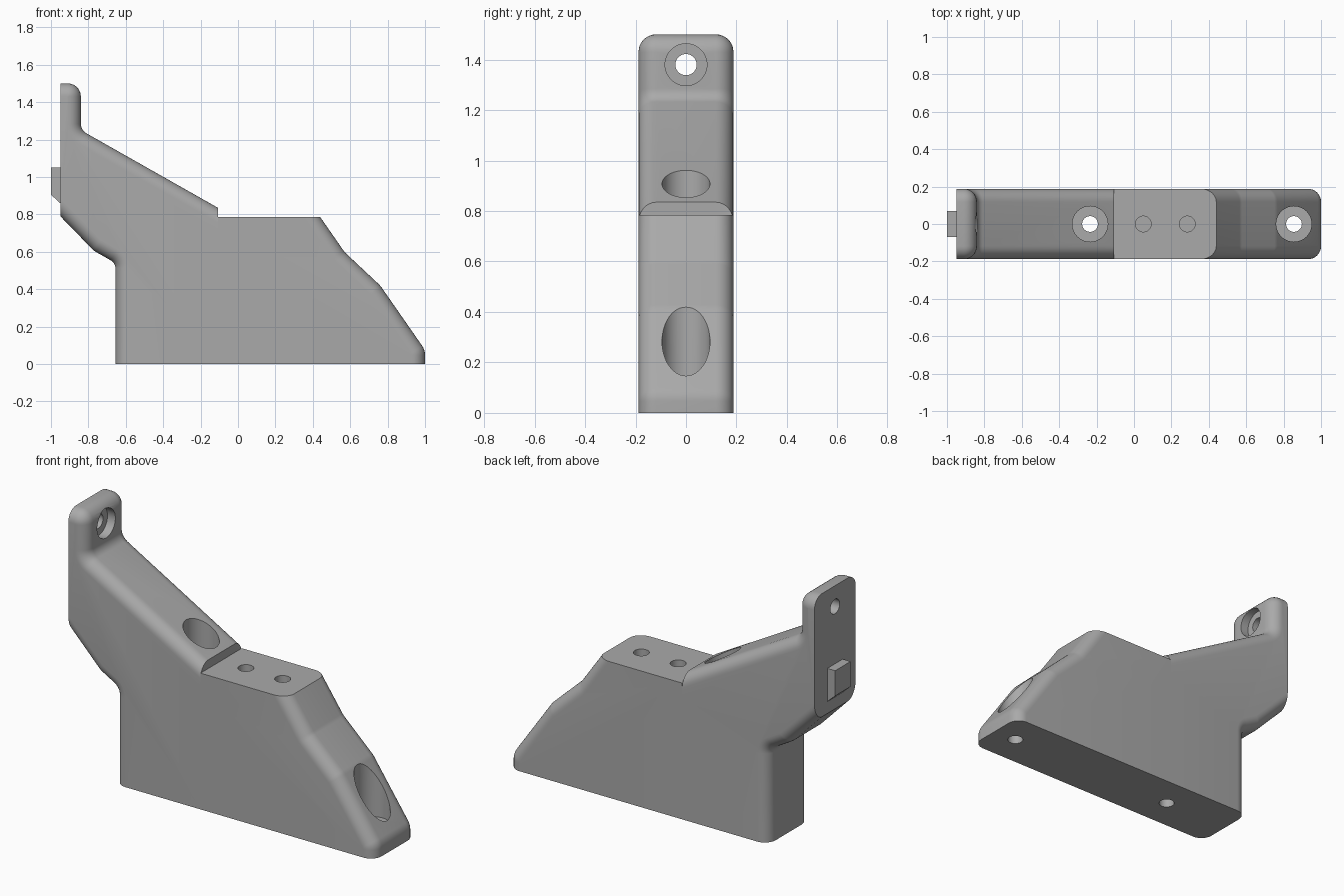
import bpy, bmesh, math
from mathutils import Vector

if "Cube" in bpy.data.objects:
    bpy.data.objects.remove(bpy.data.objects["Cube"])

HALF = 0.188      # half width
R = 0.07          # edge fillet radius

grey = bpy.data.materials.new("mid_grey")
grey.diffuse_color = (0.4, 0.4, 0.4, 1)
grey.use_nodes = True
grey.node_tree.nodes["Principled BSDF"].inputs["Base Color"].default_value = grey.diffuse_color


def make_object(name, bm):
    bmesh.ops.recalc_face_normals(bm, faces=bm.faces)
    mesh = bpy.data.meshes.new(name)
    bm.to_mesh(mesh)
    bm.free()
    obj = bpy.data.objects.new(name, mesh)
    bpy.context.collection.objects.link(obj)
    mesh.materials.append(grey)
    return obj


def outline(corners):
    """Corners are (x, z, corner radius, fillet on the edge that follows)."""
    pts, n = [], len(corners)
    for i, (x, z, r, fillet) in enumerate(corners):
        p = Vector((x, z))
        if r == 0:
            pts.append((p, fillet))
            continue
        a = (Vector(corners[i - 1][:2]) - p).normalized()
        b = (Vector(corners[(i + 1) % n][:2]) - p).normalized()
        half = a.angle(b) / 2
        c = p + (a + b).normalized() * r / math.sin(half)
        start = p + a * r / math.tan(half) - c
        end = p + b * r / math.tan(half) - c
        sweep = math.atan2(start.x * end.y - start.y * end.x, start.dot(end))
        steps = 7
        for k in range(steps + 1):
            t = sweep * k / steps
            v = Vector((start.x * math.cos(t) - start.y * math.sin(t),
                        start.x * math.sin(t) + start.y * math.cos(t)))
            pts.append((c + v, fillet))
    return pts


def inset(pts, d):
    """Move the filleted edges of a counterclockwise outline inward by d."""
    lines = []
    for i, (p, f) in enumerate(pts):
        e = (pts[(i + 1) % len(pts)][0] - p).normalized()
        lines.append((p + Vector((-e.y, e.x)) * (d if f else 0), e))
    out = []
    for i in range(len(lines)):
        (p, u), (q, v) = lines[i - 1], lines[i]
        cross = u.x * v.y - u.y * v.x
        w = q - p
        out.append(p + u * ((w.x * v.y - w.y * v.x) / cross))
    return out


def filleted_slab(name, corners):
    pts = outline(corners)
    steps = 8
    layers = []
    for k in range(steps + 1):
        a = math.pi / 2 * k / steps
        layers.append((HALF - R + R * math.sin(a), 0.985 * R * (1 - math.cos(a))))
    # widest layer (a = 0) keeps the full outline, the outer one is inset
    layers = [(HALF - R + R * math.sin(math.pi / 2 * k / steps),
               0.985 * R * (1 - math.cos(math.pi / 2 * k / steps)))
              for k in range(steps + 1)]
    layers = [(-y, d) for y, d in reversed(layers)] + layers
    bm = bmesh.new()
    rings = [[bm.verts.new((p.x, y, p.y)) for p in inset(pts, d)] for y, d in layers]
    for r0, r1 in zip(rings, rings[1:]):
        for i in range(len(r0)):
            j = (i + 1) % len(r0)
            bm.faces.new((r0[i], r0[j], r1[j], r1[i]))
    bm.faces.new(rings[0])
    bm.faces.new(rings[-1])
    return make_object(name, bm)


def rod(x, y, z, radius, length, along_x=False):
    """Cylinder starting at a point and running along +z or +x."""
    bpy.ops.mesh.primitive_cylinder_add(
        vertices=48, radius=radius, depth=length,
        location=(x + length / 2, y, z) if along_x else (x, y, z + length / 2),
        rotation=(0, math.pi / 2 if along_x else 0, 0))
    return bpy.context.object


def combine(obj, other, operation):
    mod = obj.modifiers.new("join", 'BOOLEAN')
    mod.operation, mod.object, mod.solver = operation, other, 'EXACT'
    bpy.context.view_layer.objects.active = obj
    bpy.ops.object.modifier_apply(modifier=mod.name)
    bpy.data.objects.remove(other, do_unlink=True)


# Upright arm with the mounting tab and sloping shoulder
body = filleted_slab("bracket_body", [
    (-0.655, 0, 0, False), (0, 0, 0, False), (0, 0.6, 0, False),
    (-0.107, 0.7, 0, False), (-0.107, 0.835, 0, True),
    (-0.84, 1.25, 0.06, True), (-0.84, 1.5, 0.07, True),
    (-0.95, 1.5, 0, False), (-0.95, 0.79, 0, True),
    (-0.77, 0.605, 0.1, True), (-0.655, 0.54, 0.05, True)])

# Foot with the flat seat and the stepped slope
foot = filleted_slab("foot", [
    (-0.107, 0, 0, False), (1, 0, 0, True), (1, 0.075, 0.09, True),
    (0.76, 0.42, 0.12, True), (0.57, 0.598, 0.1, True),
    (0.44, 0.785, 0, False), (-0.107, 0.785, 0, False)])
combine(body, foot, 'UNION')

# Counterbored bolt holes through the base
for x in (-0.235, 0.855):
    combine(body, rod(x, 0, 0.1, 0.095, 1.2), 'DIFFERENCE')
    combine(body, rod(x, 0, -0.1, 0.042, 0.4), 'DIFFERENCE')

# Blind holes in the flat seat
for x in (0.05, 0.285):
    combine(body, rod(x, 0, 0.5, 0.042, 0.5), 'DIFFERENCE')

# Counterbored hole in the tab
combine(body, rod(-0.89, 0, 1.38, 0.083, 0.2, True), 'DIFFERENCE')
combine(body, rod(-1.1, 0, 1.38, 0.042, 0.4, True), 'DIFFERENCE')

# Locating key on the back of the tab
bm = bmesh.new()
side = [(-0.94, 0.85), (-0.94, 1.05), (-1, 1.05), (-1, 0.905)]
a, b = [[bm.verts.new((x, y, z)) for x, z in side] for y in (-0.07, 0.07)]
bm.faces.new(a)
bm.faces.new(b)
for i in range(4):
    bm.faces.new((a[i - 1], a[i], b[i], b[i - 1]))
combine(body, make_object("locating_key", bm), 'UNION')

# One colour, smooth fillets with sharp edges kept
body.data.materials.clear()
body.data.materials.append(grey)
for poly in body.data.polygons:
    poly.material_index = 0
bpy.ops.object.select_all(action='DESELECT')
body.select_set(True)
bpy.context.view_layer.objects.active = body
bpy.ops.object.shade_smooth_by_angle(angle=math.radians(30))
